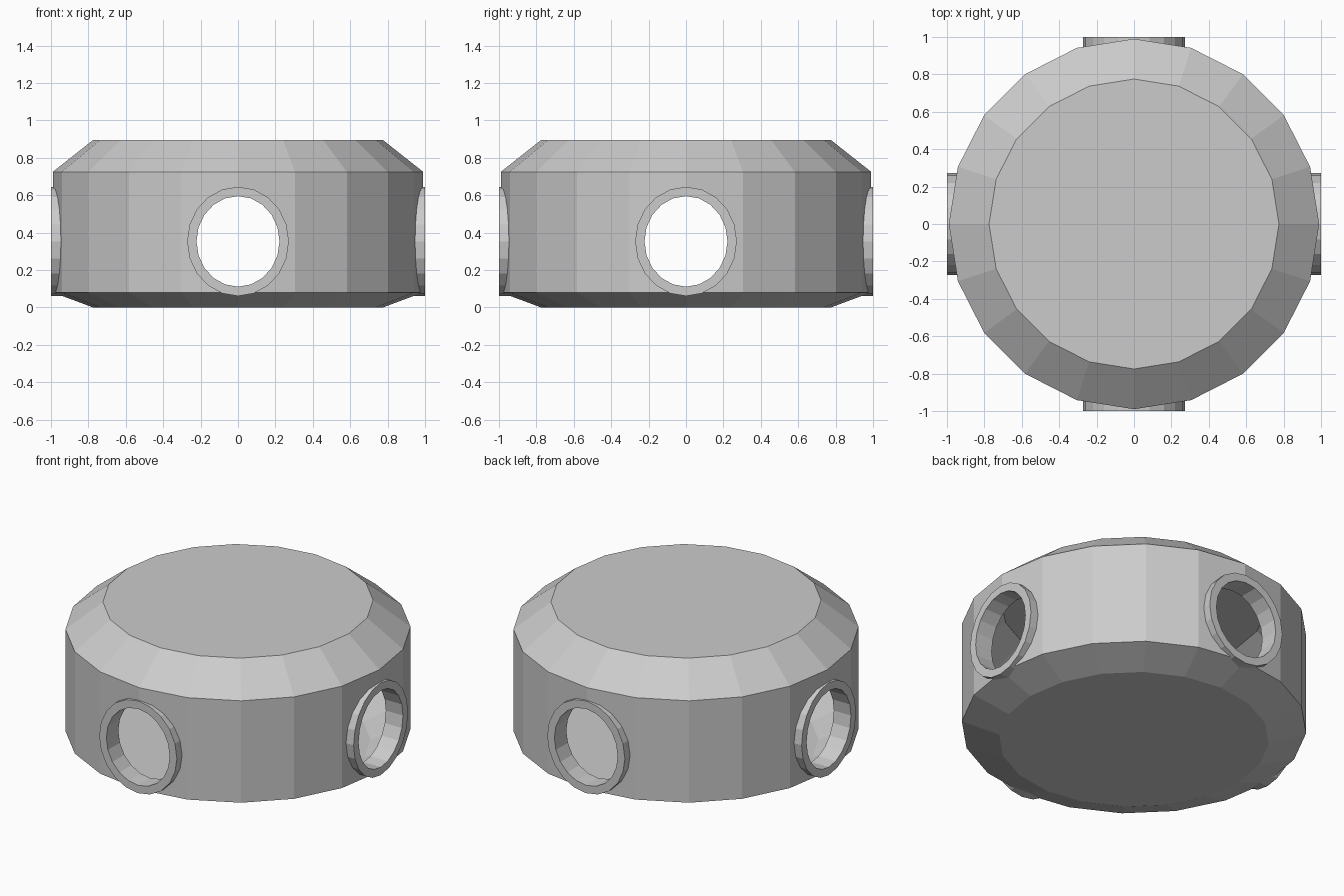
import bpy, bmesh, math
from mathutils import Matrix

cube = bpy.data.objects.get("Cube")
if cube:
    bpy.data.objects.remove(cube, do_unlink=True)

SIDES = 20
HOLE_Z = 0.353

grey = bpy.data.materials.new("light grey")
grey.use_nodes = True
grey.diffuse_color = (0.6, 0.6, 0.6, 1)
grey.node_tree.nodes["Principled BSDF"].inputs["Base Color"].default_value = (0.6, 0.6, 0.6, 1)


def add_object(name, bm):
    bmesh.ops.recalc_face_normals(bm, faces=bm.faces)
    mesh = bpy.data.meshes.new(name)
    bm.to_mesh(mesh)
    bm.free()
    mesh.materials.append(grey)
    obj = bpy.data.objects.new(name, mesh)
    bpy.context.collection.objects.link(obj)
    return obj


def loop(bm, rx, ry, z):
    """Ring of vertices on an ellipse at height z."""
    turns = [2 * math.pi * i / SIDES for i in range(SIDES)]
    return [bm.verts.new((rx * math.cos(a), ry * math.sin(a), z)) for a in turns]


def bridge(bm, a, b):
    for i in range(SIDES):
        j = (i + 1) % SIDES
        bm.faces.new((a[i], a[j], b[j], b[i]))


def closed_stack(name, profile):
    """Capped solid through (rx, ry, z) sections."""
    bm = bmesh.new()
    loops = [loop(bm, *section) for section in profile]
    for a, b in zip(loops, loops[1:]):
        bridge(bm, a, b)
    bm.faces.new(loops[0])
    bm.faces.new(loops[-1])
    return add_object(name, bm)


def facing(angle):
    """Turn local z outward along -y, then around the drum."""
    return (Matrix.Translation((0, 0, HOLE_Z)) @ Matrix.Rotation(angle, 4, 'Z')
            @ Matrix.Rotation(math.pi / 2, 4, 'X'))


# Chamfered drum, with a slightly smaller copy to hollow it
WALL = 0.015
outline = [(0.775, 0), (0.99, 0.08), (0.99, 0.725), (0.775, 0.895)]
drum = closed_stack("drum", [(r, r, z) for r, z in outline])
inner = [(r - WALL, r - WALL, z + (WALL if z < 0.4 else -WALL)) for r, z in outline]
cutters = [closed_stack("hollow_cutter", inner)]

# Two crossing cutters open the four ports
for angle in (0, math.pi / 2):
    cutter = closed_stack("port_cutter", [(0.25, 0.27, -1.2), (0.25, 0.27, 1.2)])
    cutter.data.transform(facing(angle))
    cutters.append(cutter)

for cutter in cutters:
    cutter.hide_render = True
    mod = drum.modifiers.new("cut", 'BOOLEAN')
    mod.operation = 'DIFFERENCE'
    mod.solver = 'EXACT'
    mod.object = cutter

# Bake the cuts and discard the cutters
bpy.context.view_layer.update()
graph = bpy.context.evaluated_depsgraph_get()
baked = bpy.data.meshes.new_from_object(drum.evaluated_get(graph))
drum.modifiers.clear()
drum.data = baked
for cutter in cutters:
    bpy.data.objects.remove(cutter, do_unlink=True)

# Short oval collar in each port
for i, side in enumerate(("front", "left", "back", "right")):
    bm = bmesh.new()
    sections = [(0.272, 0.292, 0.88), (0.272, 0.292, 1.0),
                (0.222, 0.242, 1.0), (0.222, 0.242, 0.88)]
    loops = [loop(bm, *s) for s in sections]
    for k in range(4):
        bridge(bm, loops[k], loops[(k + 1) % 4])
    collar = add_object(side + "_port_collar", bm)
    collar.data.transform(facing(i * math.pi / 2))
